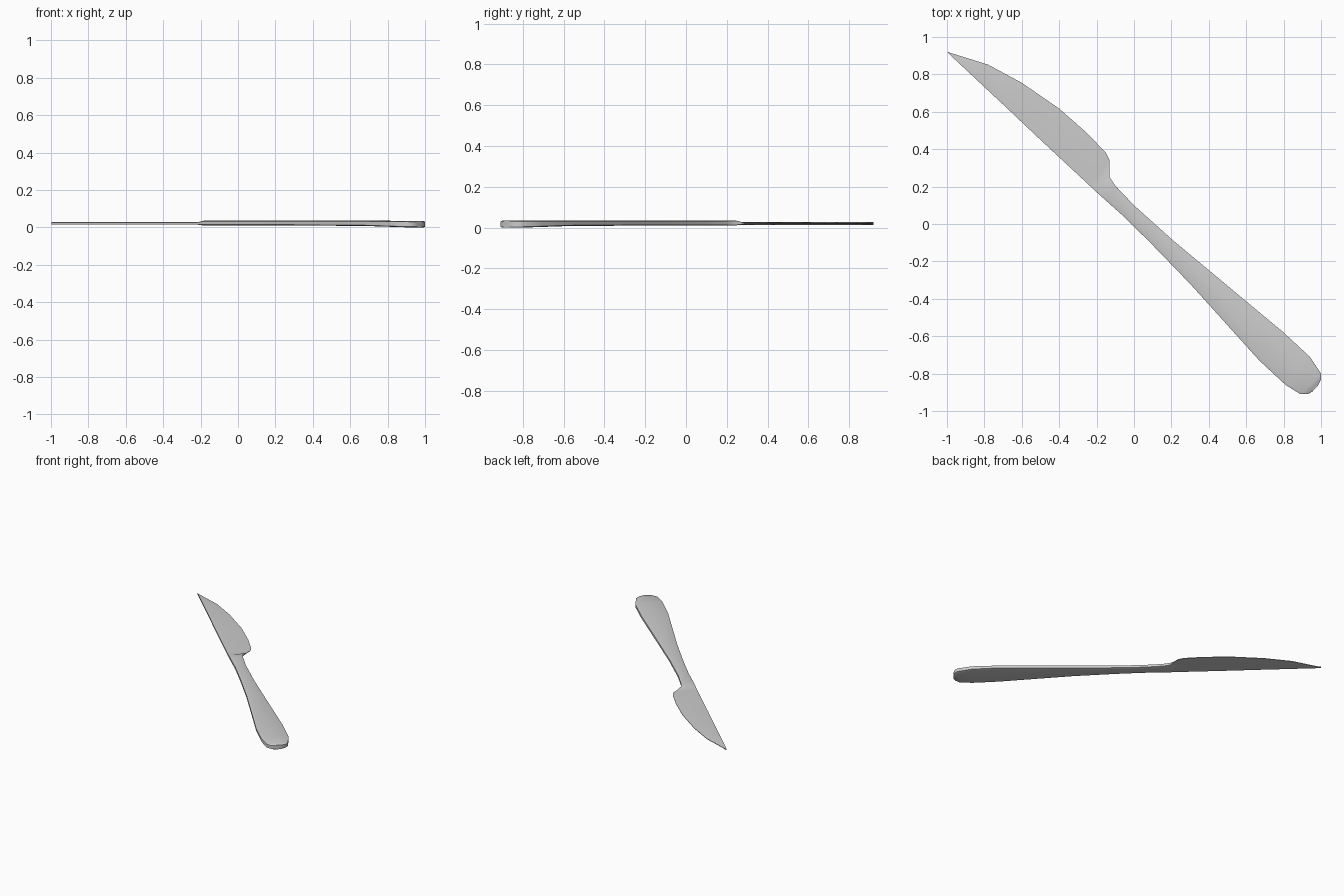
import bpy, bmesh
from mathutils import Vector

if "Cube" in bpy.data.objects:
    bpy.data.objects.remove(bpy.data.objects["Cube"])

# Outline pairs from tip to butt: spine x,y then cutting-edge x,y
BLADE = [
    (-.998, .918, -.995, .919),
    (-.80, .732, -.78, .852),
    (-.68, .62, -.60, .755),
    (-.53, .478, -.40, .617),
    (-.38, .338, -.25, .485),
    (-.28, .245, -.15, .38),
    (-.25, .217, -.13, .34),
    (-.22, .189, -.13, .29),
]
HANDLE = [
    (-.19, .161, -.13, .25),
    (-.15, .125, -.10, .205),
    (-.05, .036, 0, .10),
    (.10, -.113, .20, -.08),
    (.30, -.32, .43, -.272),
    (.67, -.73, .80, -.58),
    (.81, -.86, .94, -.71),
    (.89, -.91, 1, -.80),
    (.93, -.91, 1, -.83),
    (.955, -.895, .985, -.862),
]


def ring(bm, outline, mid, spine_half, edge_half, chamfer):
    """Flat cross-section with small chamfers on its long corners."""
    spine, edge = Vector((*outline[:2], mid)), Vector((*outline[2:], mid))
    across = edge - spine
    inset = across.normalized() * min(.012, across.length * .15)
    up = Vector((0, 0, 1))
    half = [(spine, spine_half - chamfer), (spine + inset, spine_half),
            (edge - inset, edge_half), (edge, edge_half - chamfer)]
    pts = [p - up * h for p, h in half] + [p + up * h for p, h in half[::-1]]
    return [bm.verts.new(p) for p in pts]


bm = bmesh.new()

# Blade: thick spine tapering to a thin cutting edge
rings = [ring(bm, s, .021, .007, .003, .001) for s in BLADE]

# Handle: even thickness, swelling and dipping toward the butt
for s in HANDLE:
    f = min(max((s[0] - .6) / .3, 0), 1)
    half = .013 + .004 * f
    rings.append(ring(bm, s, .023 - .006 * f, half, half, .004))

# Skin the one-piece knife and cap both ends
for a, b in zip(rings, rings[1:]):
    for i in range(8):
        j = (i + 1) % 8
        bm.faces.new((a[i], a[j], b[j], b[i]))
bm.faces.new(rings[0][::-1])
bm.faces.new(rings[-1])
bmesh.ops.recalc_face_normals(bm, faces=bm.faces)
mesh = bpy.data.meshes.new("knife")
bm.to_mesh(mesh)
bm.free()
knife = bpy.data.objects.new("knife", mesh)
bpy.context.collection.objects.link(knife)
bpy.context.view_layer.objects.active = knife
knife.select_set(True)
bpy.ops.object.shade_smooth_by_angle(angle=.6)
